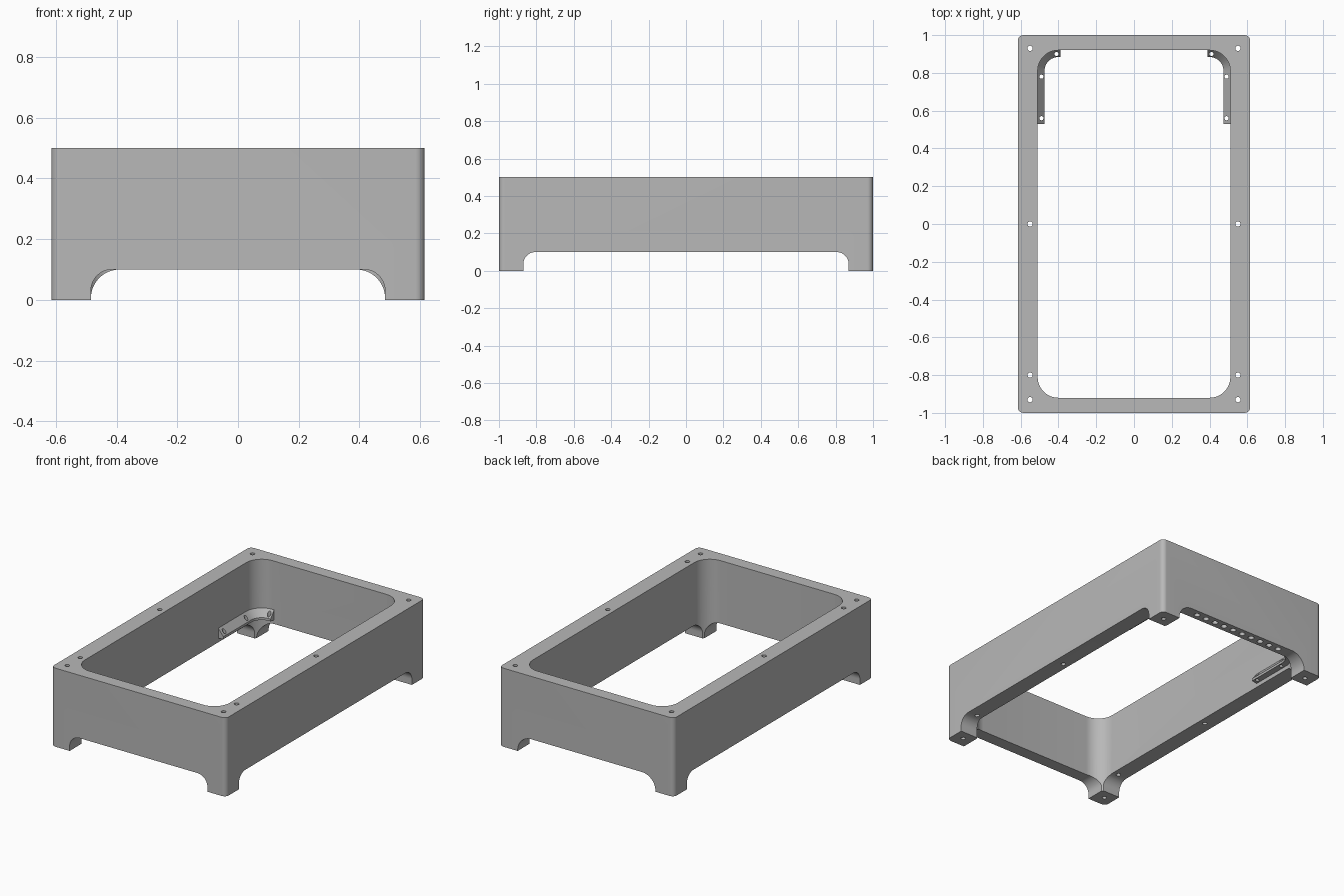
import bpy, bmesh
from math import sin, cos, pi
from mathutils import Vector

default = bpy.data.objects.get("Cube")
if default:
    bpy.data.objects.remove(default, do_unlink=True)

# Single grey material
grey = bpy.data.materials.new("plain_grey")
grey.use_nodes = True
grey.diffuse_color = (0.48, 0.48, 0.48, 1)
grey.node_tree.nodes["Principled BSDF"].inputs["Base Color"].default_value = (0.48, 0.48, 0.48, 1)


def arc(cx, cy, r, start, end, steps=12):
    return [(cx + r * cos(start + (end - start) * i / steps),
             cy + r * sin(start + (end - start) * i / steps)) for i in range(steps + 1)]


def rounded_rect(hx, hy, r):
    pts = []
    for k, (sx, sy) in enumerate([(1, 1), (-1, 1), (-1, -1), (1, -1)]):
        pts += arc(sx * (hx - r), sy * (hy - r), r, k * pi / 2, (k + 1) * pi / 2)
    return pts


def arch(half, r, top):
    return ([(-half, -0.1), (half, -0.1)] + arc(half - r, top - r, r, 0, pi / 2)
            + arc(r - half, top - r, r, pi / 2, pi))


def add_prism(bm, points, low, high, place):
    """Extrude a 2D outline between two depths; place maps (u, v, depth) to 3D."""
    rings = [[bm.verts.new(place(u, v, d)) for u, v in points] for d in (low, high)]
    bm.faces.new(rings[0])
    bm.faces.new(rings[1])
    n = len(points)
    for i in range(n):
        j = (i + 1) % n
        bm.faces.new((rings[0][i], rings[0][j], rings[1][j], rings[1][i]))


def along_z(u, v, d):
    return (u, v, d)


def along_y(u, v, d):
    return (u, d, v)


def along_x(u, v, d):
    return (d, u, v)


def finish(name, bm):
    bmesh.ops.recalc_face_normals(bm, faces=bm.faces)
    mesh = bpy.data.meshes.new(name)
    bm.to_mesh(mesh)
    bm.free()
    ob = bpy.data.objects.new(name, mesh)
    bpy.context.collection.objects.link(ob)
    mesh.materials.append(grey)
    return ob


def prism(name, *args):
    bm = bmesh.new()
    add_prism(bm, *args)
    return finish(name, bm)


def drills(name, centres, r, low, high):
    bm = bmesh.new()
    for x, y in centres:
        add_prism(bm, arc(x, y, r, 0, 2 * pi, 20)[:-1], low, high, along_z)
    return finish(name, bm)


def bake(ob):
    graph = bpy.context.evaluated_depsgraph_get()
    mesh = bpy.data.meshes.new_from_object(ob.evaluated_get(graph))
    ob.modifiers.clear()
    ob.data = mesh


def cut(ob, cutters):
    for cutter in cutters:
        mod = ob.modifiers.new("cut", 'BOOLEAN')
        mod.operation = 'DIFFERENCE'
        mod.solver = 'EXACT'
        mod.object = cutter
    bake(ob)
    for cutter in cutters:
        bpy.data.objects.remove(cutter, do_unlink=True)


def smooth(ob):
    bpy.ops.object.select_all(action='DESELECT')
    ob.select_set(True)
    bpy.context.view_layer.objects.active = ob
    bpy.ops.object.shade_smooth_by_angle(angle=pi / 6)


# Frame: hollow rounded box, arched on all four sides, with screw holes
HX, HY, HZ = 0.615, 1.0, 0.5
IX, IY, IR = 0.51, 0.92, 0.11
frame = prism("frame", rounded_rect(HX, HY, 0.03), 0, HZ, along_z)
screws = [(s * 0.55, y) for s in (-1, 1) for y in (-0.93, -0.8, 0, 0.93)]
vents = [(-0.315 + 0.07 * i, 0.96) for i in range(10)]
cut(frame, [
    prism("opening_cutter", rounded_rect(IX, IY, IR), -0.1, 0.6, along_z),
    prism("front_arch_cutter", arch(0.485, 0.07, 0.1), -1.1, 0, along_y),
    prism("back_arch_cutter", arch(0.485, 0.095, 0.1), 0, 1.1, along_y),
    prism("side_arch_cutter", arch(0.87, 0.065, 0.1), -0.7, 0.7, along_x),
    drills("screw_cutter", screws, 0.014, -0.1, 0.6),
    drills("vent_cutter", vents, 0.018, 0.05, 0.2),
])
smooth(frame)

# Corner brackets: sloped ledge swept round each back inner corner
corner = Vector((IX - IR, IY - IR))
path = [(Vector((IX, 0.53)), Vector((1, 0)))]
for x, y in arc(corner.x, corner.y, IR, 0, pi / 2):
    p = Vector((x, y))
    path.append((p, (p - corner).normalized()))
path.append((Vector((0.39, IY)), Vector((0, 1))))
profile = [(-0.004, 0.19), (0, 0.19), (0.036, 0.145), (0.036, 0.13), (-0.004, 0.125)]

bm = bmesh.new()
rings = []
for p, n in path:
    rings.append([bm.verts.new((*(p - n * d), z)) for d, z in profile])
for a, b in zip(rings, rings[1:]):
    for i in range(len(profile)):
        j = (i + 1) % len(profile)
        bm.faces.new((a[i], a[j], b[j], b[i]))
bm.faces.new(rings[0])
bm.faces.new(rings[-1])
bracket = finish("left_bracket", bm)
cut(bracket, [drills("bracket_cutter", [(0.49, 0.56), (0.49, 0.78), (0.41, 0.9)],
                     0.011, 0.05, 0.3)])
smooth(bracket)

# Mirrored twin on the other side
twin = bracket.copy()
twin.data = bracket.data.copy()
twin.name = "right_bracket"
bpy.context.collection.objects.link(twin)
for v in twin.data.vertices:
    v.co.x = -v.co.x
twin.data.flip_normals()
